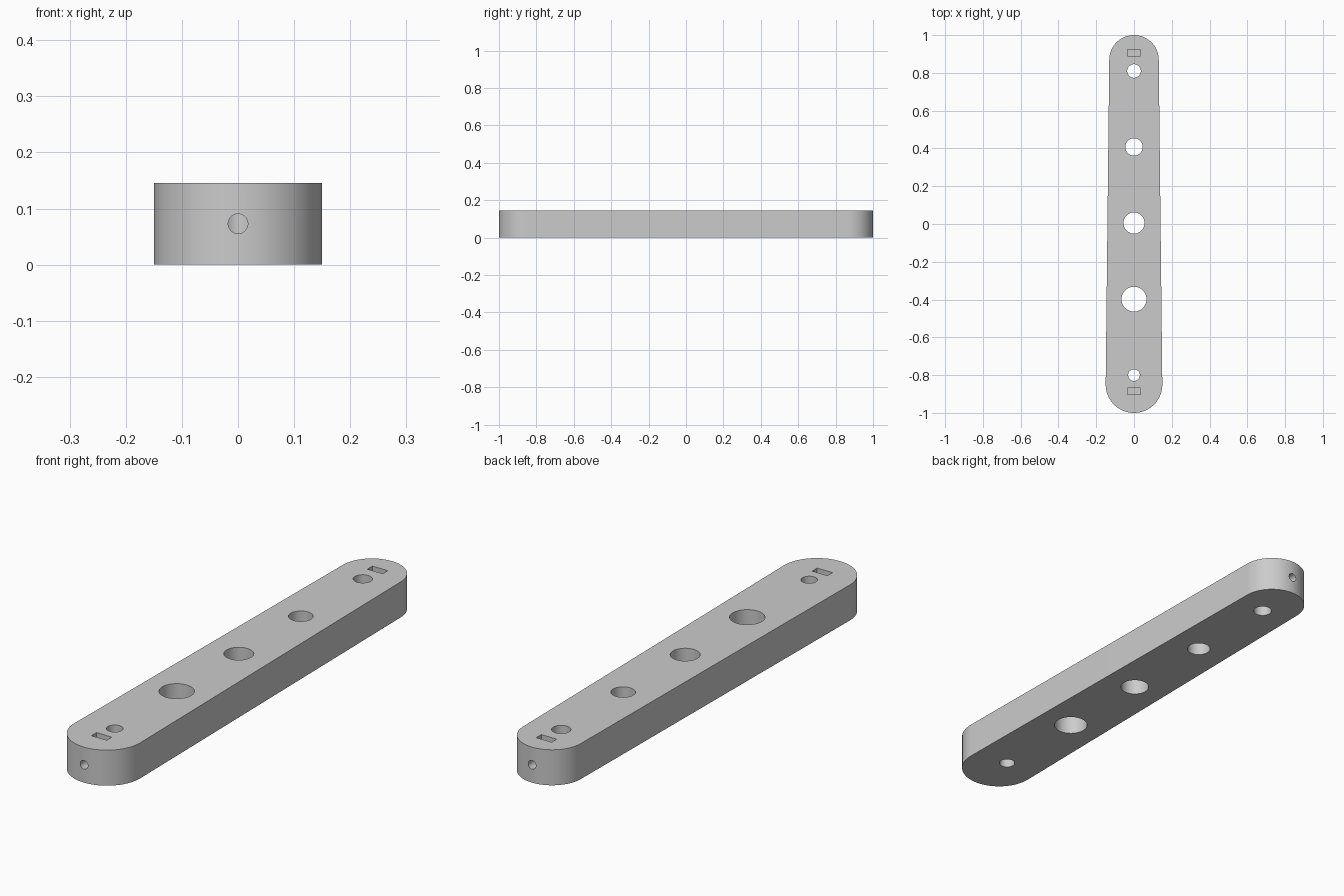
import bpy, bmesh, math
from mathutils import Matrix

cube = bpy.data.objects.get("Cube")
if cube:
    bpy.data.objects.remove(cube, do_unlink=True)

HEIGHT = 0.146
R_FRONT, R_BACK = 0.15, 0.131
Y_FRONT, Y_BACK = -1 + R_FRONT, 1 - R_BACK

grey = bpy.data.materials.new("plain grey")
grey.use_nodes = True
grey.diffuse_color = (0.6, 0.6, 0.6, 1)
grey.node_tree.nodes["Principled BSDF"].inputs["Base Color"].default_value = grey.diffuse_color


def make_object(name, bm):
    bmesh.ops.recalc_face_normals(bm, faces=bm.faces)
    mesh = bpy.data.meshes.new(name)
    bm.to_mesh(mesh)
    bm.free()
    mesh.materials.append(grey)
    obj = bpy.data.objects.new(name, mesh)
    bpy.context.collection.objects.link(obj)
    return obj


def cylinder(name, radius, depth, matrix):
    bm = bmesh.new()
    bmesh.ops.create_cone(bm, cap_ends=True, segments=48, radius1=radius,
                          radius2=radius, depth=depth, matrix=matrix)
    return make_object(name, bm)


def cut(target, cutter):
    cutter.hide_render = True
    mod = target.modifiers.new(cutter.name, "BOOLEAN")
    mod.operation = "DIFFERENCE"
    mod.solver = "EXACT"
    mod.object = cutter
    bpy.context.view_layer.objects.active = target
    bpy.ops.object.modifier_apply(modifier=mod.name)
    bpy.data.objects.remove(cutter, do_unlink=True)


# Tapered bar: two end arcs joined by tangent sides
tilt = math.asin((R_FRONT - R_BACK) / (Y_BACK - Y_FRONT))
STEPS = 48


def arc(cy, r, start, end):
    angles = [start + (end - start) * i / STEPS for i in range(STEPS + 1)]
    return [(r * math.cos(a), cy + r * math.sin(a), 0) for a in angles]


outline = arc(Y_BACK, R_BACK, tilt, math.pi - tilt)
outline += arc(Y_FRONT, R_FRONT, math.pi - tilt, 2 * math.pi + tilt)
bm = bmesh.new()
base = bm.faces.new([bm.verts.new(p) for p in outline])
top = bmesh.ops.extrude_face_region(bm, geom=[base])
bmesh.ops.translate(bm, vec=(0, 0, HEIGHT),
                    verts=[g for g in top["geom"] if isinstance(g, bmesh.types.BMVert)])
bar = make_object("tapered_bar", bm)

# Vertical through holes
for y, r in [(-0.8, 0.031), (-0.398, 0.066), (0.005, 0.056), (0.408, 0.046), (0.81, 0.036)]:
    cut(bar, cylinder("through_hole", r, 1, Matrix.Translation((0, y, 0))))

# Clamp screw bores from each end into the nearest hole, with nut slots open at the top
for hole_y, slot_y, side in [(-0.8, -0.885, -1), (0.81, 0.906, 1)]:
    length = 1.1 - abs(hole_y)
    place = Matrix.Translation((0, hole_y + side * length / 2, HEIGHT / 2))
    cut(bar, cylinder("screw_bore", 0.0175, length, place @ Matrix.Rotation(math.pi / 2, 4, "X")))
    floor = 0.037
    bm = bmesh.new()
    bmesh.ops.create_cube(bm, size=1, matrix=Matrix.Translation((0, slot_y, floor + 0.1))
                          @ Matrix.Diagonal((0.07, 0.033, 0.2, 1)))
    cut(bar, make_object("nut_slot", bm))

# Smooth walls, sharp rims
bpy.ops.object.select_all(action="DESELECT")
bar.select_set(True)
bpy.context.view_layer.objects.active = bar
bpy.ops.object.shade_smooth_by_angle(angle=math.radians(30))
